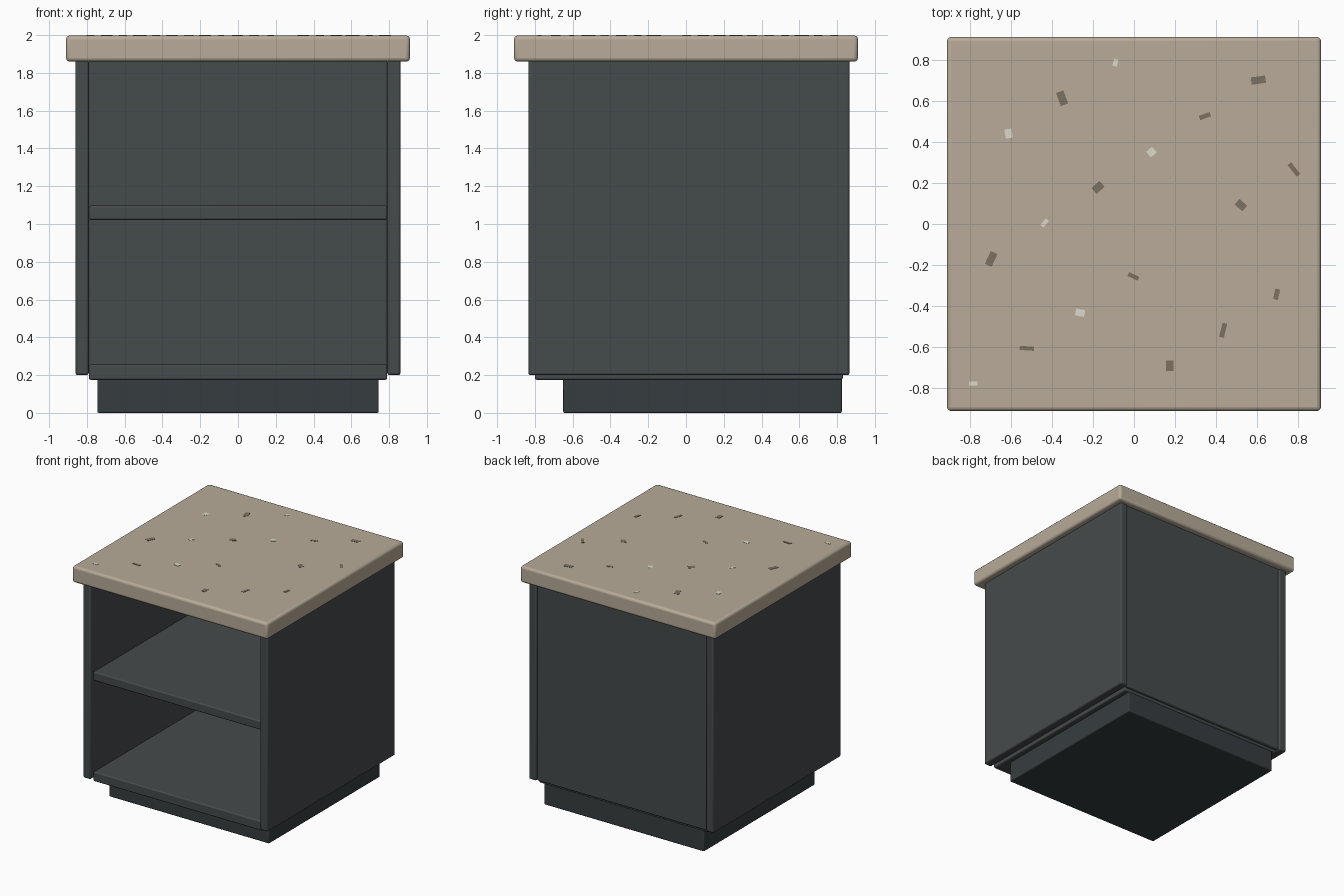
import bpy, math


def material(name, rgb):
    m = bpy.data.materials.new(name)
    m.diffuse_color = (*rgb, 1)
    return m


stone = material("stone", (0.48, 0.41, 0.32))
paint = material("cabinet_paint", (0.06, 0.069, 0.071))
base = material("plinth_paint", (0.037, 0.046, 0.05))
pale = material("pale_fleck", (0.72, 0.69, 0.6))
dark = material("dark_fleck", (0.2, 0.165, 0.125))


def box(name, x, y, z, mat, bevel=0.01, angle=0.0):
    """Box from (min, max) ranges, with softly rounded edges."""
    centre = [(a + b) / 2 for a, b in (x, y, z)]
    bpy.ops.mesh.primitive_cube_add(size=1, location=centre)
    ob = bpy.context.object
    ob.name = name
    ob.scale = [b - a for a, b in (x, y, z)]
    bpy.ops.object.transform_apply(location=False, rotation=False, scale=True)
    ob.rotation_euler.z = math.radians(angle)
    ob.data.materials.append(mat)
    if bevel:
        mod = ob.modifiers.new("bevel", 'BEVEL')
        mod.width = bevel
        mod.segments = 3
        bpy.ops.object.shade_smooth_by_angle()
    return ob


# Worktop
box("countertop", (-0.91, 0.91), (-0.91, 0.91), (1.86, 1.998), stone, 0.02)

# Open-fronted carcass
for side, s in (("left", -1), ("right", 1)):
    box(side + "_panel", tuple(sorted((s * 0.79, s * 0.86))),
        (-0.835, 0.865), (0.20, 1.87), paint, 0.012)
box("back_panel", (-0.79, 0.79), (0.79, 0.855), (0.20, 1.87), paint)
for name, z in (("bottom_shelf", (0.175, 0.255)), ("middle_shelf", (1.022, 1.097))):
    box(name, (-0.79, 0.79), (-0.80, 0.83), z, paint)

# Recessed toe-kick plinth
box("plinth", (-0.745, 0.745), (-0.65, 0.825), (0, 0.185), base, 0.008)

# Stone flecks: x, y, length, width, angle
pale_flecks = [
    (-0.09, 0.785, 0.035, 0.022, 75), (-0.61, 0.44, 0.045, 0.035, 100),
    (0.085, 0.35, 0.038, 0.036, 40), (-0.435, 0.005, 0.042, 0.02, 50),
    (-0.262, -0.432, 0.045, 0.034, -10), (-0.782, -0.776, 0.042, 0.02, 0),
]
dark_flecks = [
    (-0.35, 0.612, 0.068, 0.038, 110), (0.345, 0.525, 0.056, 0.022, 20),
    (0.605, 0.70, 0.07, 0.036, 8), (0.778, 0.265, 0.072, 0.022, -52),
    (0.52, 0.092, 0.05, 0.036, -40), (-0.175, 0.178, 0.052, 0.038, 42),
    (-0.695, -0.17, 0.068, 0.036, 65), (-0.003, -0.255, 0.055, 0.02, -25),
    (0.694, -0.342, 0.052, 0.024, 78), (0.434, -0.517, 0.07, 0.024, 76),
    (-0.521, -0.605, 0.07, 0.02, -4), (0.173, -0.69, 0.052, 0.036, 90),
]
for label, flecks, mat in (("pale", pale_flecks, pale), ("dark", dark_flecks, dark)):
    for i, (x, y, l, w, a) in enumerate(flecks, 1):
        box(f"{label}_fleck_{i}", (x - l / 2, x + l / 2), (y - w / 2, y + w / 2),
            (1.99, 2.0), mat, 0, a)
